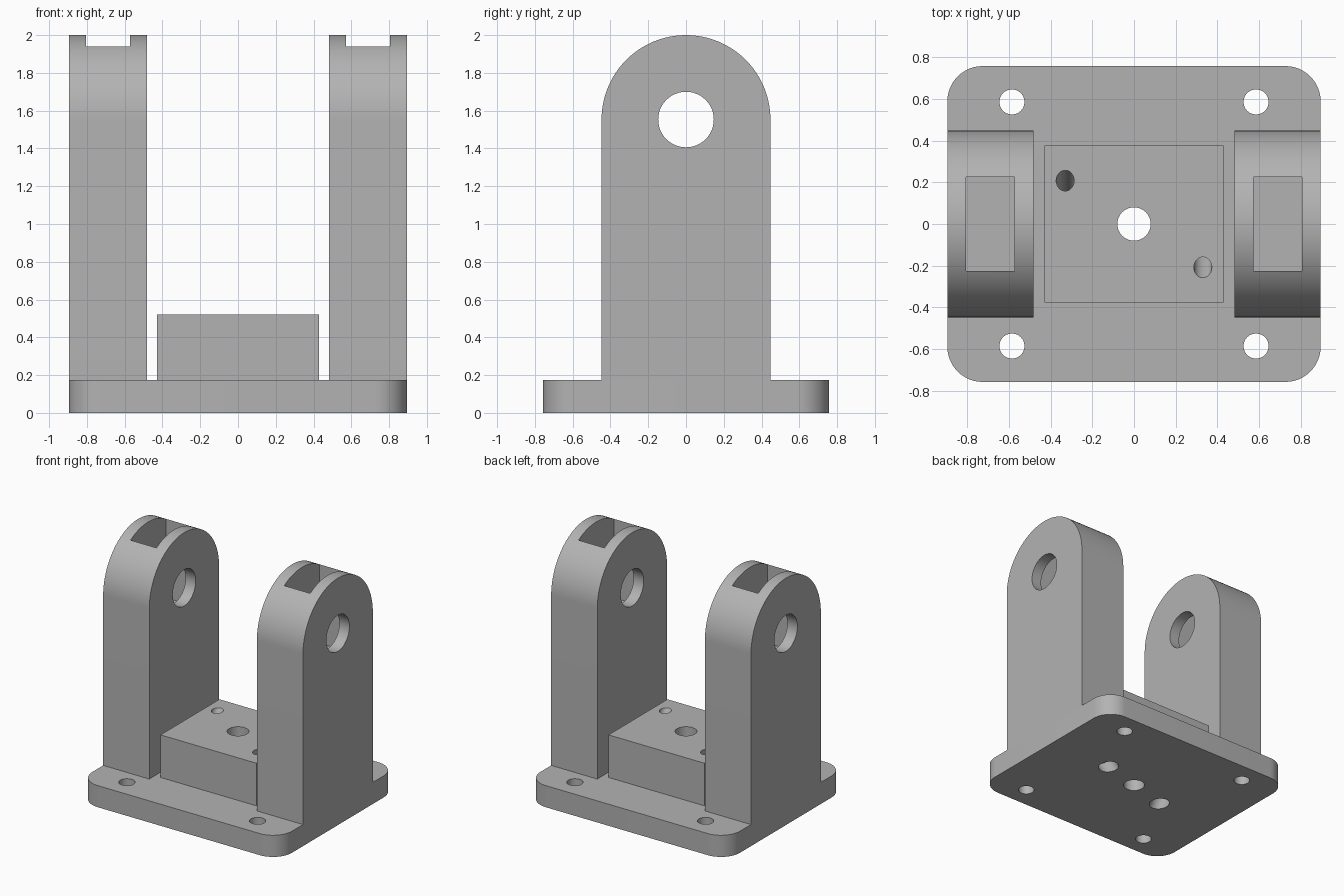
import bpy, bmesh
from math import sin, cos, pi, tan, radians
from mathutils import Matrix, Vector

if "Cube" in bpy.data.objects:
    bpy.data.objects.remove(bpy.data.objects["Cube"], do_unlink=True)

grey = bpy.data.materials.new("plain grey")
grey.use_nodes = True
colour = (0.45, 0.45, 0.45, 1)
grey.diffuse_color = colour
grey.node_tree.nodes["Principled BSDF"].inputs["Base Color"].default_value = colour


def finish(name, bm):
    bmesh.ops.recalc_face_normals(bm, faces=bm.faces)
    mesh = bpy.data.meshes.new(name)
    bm.to_mesh(mesh)
    bm.free()
    mesh.materials.append(grey)
    obj = bpy.data.objects.new(name, mesh)
    bpy.context.collection.objects.link(obj)
    return obj


def extrude(name, points, direction):
    """Solid made by pushing a flat outline along a direction."""
    bm = bmesh.new()
    face = bm.faces.new([bm.verts.new(p) for p in points])
    top = bmesh.ops.extrude_face_region(bm, geom=[face])["geom"]
    verts = [v for v in top if isinstance(v, bmesh.types.BMVert)]
    bmesh.ops.translate(bm, verts=verts, vec=direction)
    return finish(name, bm)


def box(name, x0, x1, y0, y1, z0, z1):
    outline = [(x0, y0, z0), (x1, y0, z0), (x1, y1, z0), (x0, y1, z0)]
    return extrude(name, outline, (0, 0, z1 - z0))


def rod(name, start, end, radius):
    """Round cutter between two points."""
    a, b = Vector(start), Vector(end)
    turn = (b - a).to_track_quat("Z", "Y").to_matrix().to_4x4()
    bm = bmesh.new()
    bmesh.ops.create_cone(bm, cap_ends=True, segments=48, radius1=radius, radius2=radius,
                          depth=(b - a).length, matrix=Matrix.Translation((a + b) / 2) @ turn)
    return finish(name, bm)


def cut(target, cutters):
    """Subtract each cutter, then throw it away."""
    bpy.context.view_layer.objects.active = target
    for cutter in cutters:
        mod = target.modifiers.new("cut", "BOOLEAN")
        mod.operation, mod.solver, mod.object = "DIFFERENCE", "EXACT", cutter
        bpy.ops.object.modifier_apply(modifier=mod.name)
        bpy.data.objects.remove(cutter, do_unlink=True)


def smooth(obj):
    bpy.ops.object.select_all(action="DESELECT")
    obj.select_set(True)
    bpy.context.view_layer.objects.active = obj
    bpy.ops.object.shade_smooth_by_angle(angle=radians(30))


HALF_X, HALF_Y, PLATE_TOP, PAD_TOP = 0.895, 0.757, 0.175, 0.52
TILT = tan(radians(30))


def slanted_bores():
    """Two tilted screw bores with wide seats opening underneath."""
    cutters = []
    for s in (-1, 1):
        def at(z):
            return (s * 0.33, -s * (0.208 - (PAD_TOP - z) * TILT), z)
        cutters += [rod("bore", at(-0.2), at(0.8), 0.043), rod("seat", at(-0.2), at(0.13), 0.072)]
    return cutters


# Base plate with rounded corners, corner holes and centre hole
r = 0.17
outline = []
for quarter, (sx, sy) in enumerate([(1, 1), (-1, 1), (-1, -1), (1, -1)]):
    for i in range(13):
        a = (quarter + i / 12) * pi / 2
        outline.append((sx * (HALF_X - r) + r * cos(a), sy * (HALF_Y - r) + r * sin(a), 0))
base = extrude("base_plate", outline, (0, 0, PLATE_TOP))
holes = [rod("hole", (x, y, -0.1), (x, y, 0.3), 0.06)
         for x in (-0.585, 0.585) for y in (-0.585, 0.585)]
cut(base, holes + [rod("hole", (0, 0, -0.1), (0, 0, 0.7), 0.08)] + slanted_bores())
smooth(base)

# Raised centre pad
pad = box("centre_pad", -0.43, 0.43, -0.377, 0.377, PLATE_TOP, PAD_TOP)
cut(pad, [rod("hole", (0, 0, -0.1), (0, 0, 0.7), 0.08)] + slanted_bores())
smooth(pad)

# Upright arms: round top, pin hole and pocket open at the top
R, PIN_Z = 0.447, 1.553
for name, s in (("left_arm", 1), ("right_arm", -1)):
    x0, x1 = sorted((s * 0.482, s * HALF_X))
    arch = [(x0, R * cos(i * pi / 48), PIN_Z + R * sin(i * pi / 48)) for i in range(49)]
    arm = extrude(name, [(x0, R, PLATE_TOP)] + arch + [(x0, -R, PLATE_TOP)], (x1 - x0, 0, 0))
    p0, p1 = sorted((s * 0.572, s * 0.805))
    cut(arm, [box("pocket", p0, p1, -0.226, 0.226, 1.3, 2.2),
              rod("pin_hole", (x0 - 0.1, 0, PIN_Z), (x1 + 0.1, 0, PIN_Z), 0.147)])
    smooth(arm)
